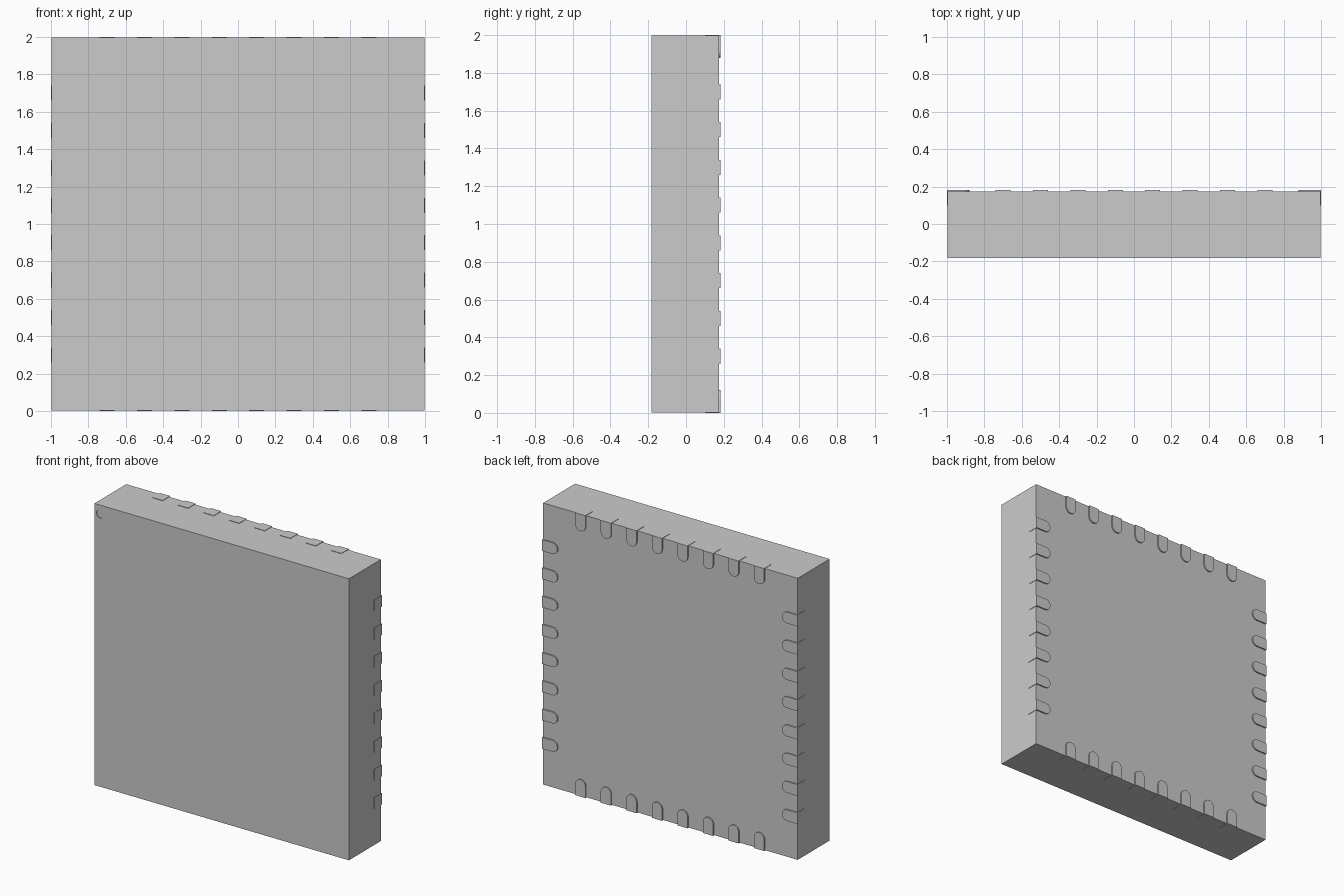
import bpy, bmesh
from math import pi, sin, cos
from mathutils import Matrix, Vector

# Remove the default cube
cube = bpy.data.objects.get("Cube")
if cube:
    bpy.data.objects.remove(cube, do_unlink=True)

HALF = 0.997            # body half width; pads stand slightly proud of it
FRONT, BACK = -0.183, 0.174
PAD_FRONT, PAD_BACK = 0.10, 0.183
PAD_WIDTH, PAD_LENGTH, PITCH, PER_SIDE = 0.08, 0.12, 0.2, 8
CENTRE = Vector((0, 0, 1))


def add_object(name, bm):
    bmesh.ops.recalc_face_normals(bm, faces=bm.faces[:])
    mesh = bpy.data.meshes.new(name)
    bm.to_mesh(mesh)
    bm.free()
    obj = bpy.data.objects.new(name, mesh)
    bpy.context.collection.objects.link(obj)
    return obj


def extrude_profile(name, points, y_start, y_end):
    """Extrude an x/z outline along y."""
    bm = bmesh.new()
    face = bm.faces.new([bm.verts.new((x, y_start, z)) for x, z in points])
    ext = bmesh.ops.extrude_face_region(bm, geom=[face])
    verts = [g for g in ext["geom"] if isinstance(g, bmesh.types.BMVert)]
    bmesh.ops.translate(bm, verts=verts, vec=(0, y_end - y_start, 0))
    return add_object(name, bm)


def smooth(obj):
    bpy.ops.object.select_all(action="DESELECT")
    obj.select_set(True)
    bpy.context.view_layer.objects.active = obj
    bpy.ops.object.shade_smooth_by_angle(angle=pi / 6)


# Package body
body = extrude_profile(
    "package_body",
    [(-HALF, 1 - HALF), (HALF, 1 - HALF), (HALF, 1 + HALF), (-HALF, 1 + HALF)],
    FRONT, BACK)

# Shallow round corner mark, cut into the front
mark = [(-0.95 + 0.03 * cos(i * pi / 16), 1.935 + 0.03 * sin(i * pi / 16))
        for i in range(32)]
cutter = extrude_profile("corner_mark_cutter", mark, FRONT - 0.02, FRONT + 0.005)
cutter.hide_render = True
cutter.hide_set(True)
cutter.display_type = "WIRE"
cut = body.modifiers.new("corner_mark", "BOOLEAN")
cut.operation = "DIFFERENCE"
cut.object = cutter
cut.solver = "EXACT"

# Apply the cut so that the helper can go
bpy.context.view_layer.objects.active = body
bpy.ops.object.modifier_apply(modifier=cut.name)
bpy.data.objects.remove(cutter, do_unlink=True)

# Contact pads: square at the package edge, round at the inner end
radius = PAD_WIDTH / 2
arc_z = 1 - PAD_LENGTH + radius
STEPS = 16
outline = [(-radius, 1), (radius, 1)] + [
    (radius * cos(i * pi / STEPS), arc_z - radius * sin(i * pi / STEPS))
    for i in range(STEPS + 1)]

for side, name in enumerate(("top", "left", "bottom", "right")):
    turn = Matrix.Rotation(side * pi / 2, 4, "Y")
    for i in range(PER_SIDE):
        offset = (i - (PER_SIDE - 1) / 2) * PITCH
        pad = extrude_profile(f"{name}_pad_{i + 1}", outline, PAD_FRONT, PAD_BACK)
        pad.data.transform(
            Matrix.Translation(CENTRE) @ turn @ Matrix.Translation((offset, 0, 0)))
        smooth(pad)
